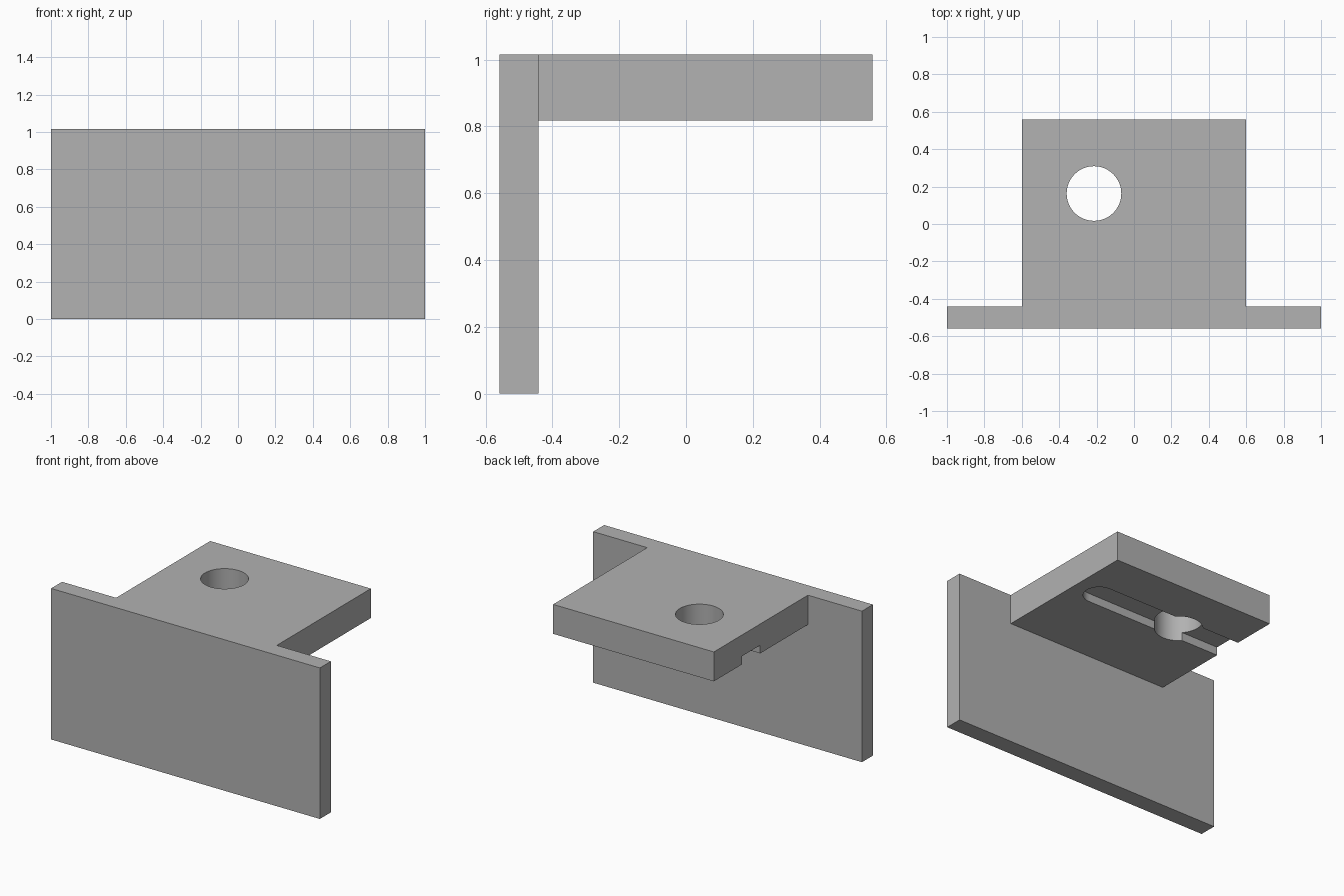
import bpy
import bmesh
from math import radians
from mathutils import Matrix, Vector

default = bpy.data.objects.get("Cube")
if default:
    bpy.data.objects.remove(default, do_unlink=True)

# Main dimensions
HEIGHT = 1.016
SHELF_BOTTOM = 0.818
HOLE_X, HOLE_Y = -0.214, 0.163
HOLE_RADIUS = 0.146
SLOT_RADIUS = 0.0975
SLOT_END = 0.41
SLOT_DEPTH = 0.055

grey = bpy.data.materials.new("plain grey")
grey.use_nodes = True
grey.diffuse_color = (0.445, 0.445, 0.445, 1)
grey.node_tree.nodes["Principled BSDF"].inputs["Base Color"].default_value = grey.diffuse_color


def make_object(name, bm):
    mesh = bpy.data.meshes.new(name)
    bm.to_mesh(mesh)
    bm.free()
    mesh.materials.append(grey)
    obj = bpy.data.objects.new(name, mesh)
    bpy.context.collection.objects.link(obj)
    return obj


def box(name, low, high):
    low, high = Vector(low), Vector(high)
    bm = bmesh.new()
    place = Matrix.Translation((low + high) / 2) @ Matrix.Diagonal((*(high - low), 1))
    bmesh.ops.create_cube(bm, size=1, matrix=place)
    return make_object(name, bm)


def cylinder(name, x, y, radius, low, high):
    bm = bmesh.new()
    bmesh.ops.create_cone(bm, cap_ends=True, segments=64, radius1=radius, radius2=radius,
                          depth=high - low, matrix=Matrix.Translation((x, y, (low + high) / 2)))
    return make_object(name, bm)


def combine(target, tool, operation):
    mod = target.modifiers.new(tool.name, "BOOLEAN")
    mod.operation = operation
    mod.solver = "EXACT"
    mod.object = tool
    tool.hide_render = True
    bpy.context.view_layer.objects.active = target
    bpy.ops.object.modifier_apply(modifier=mod.name)
    bpy.data.objects.remove(tool, do_unlink=True)


# Upright plate joined to the shelf behind it
bracket = box("bracket", (-1, -0.558, 0), (1, -0.442, HEIGHT))
shelf = box("shelf", (-0.598, -0.5, SHELF_BOTTOM), (0.598, 0.558, HEIGHT))
combine(bracket, shelf, "UNION")

# Round through hole
hole = cylinder("hole_cutter", HOLE_X, HOLE_Y, HOLE_RADIUS, SHELF_BOTTOM - 0.1, HEIGHT + 0.1)
combine(bracket, hole, "DIFFERENCE")

# Round-ended slot under the shelf, open at one side
slot_top = SHELF_BOTTOM + SLOT_DEPTH
slot = box("slot_cutter", (-0.7, HOLE_Y - SLOT_RADIUS, SHELF_BOTTOM - 0.1),
           (SLOT_END, HOLE_Y + SLOT_RADIUS, slot_top))
slot_end = cylinder("slot_end_cutter", SLOT_END, HOLE_Y, SLOT_RADIUS, SHELF_BOTTOM - 0.1, slot_top)
combine(slot, slot_end, "UNION")
combine(bracket, slot, "DIFFERENCE")

# Smooth the curved walls and keep the corners crisp
bpy.ops.object.select_all(action="DESELECT")
bracket.select_set(True)
bpy.context.view_layer.objects.active = bracket
bpy.ops.object.shade_smooth_by_angle(angle=radians(30))
